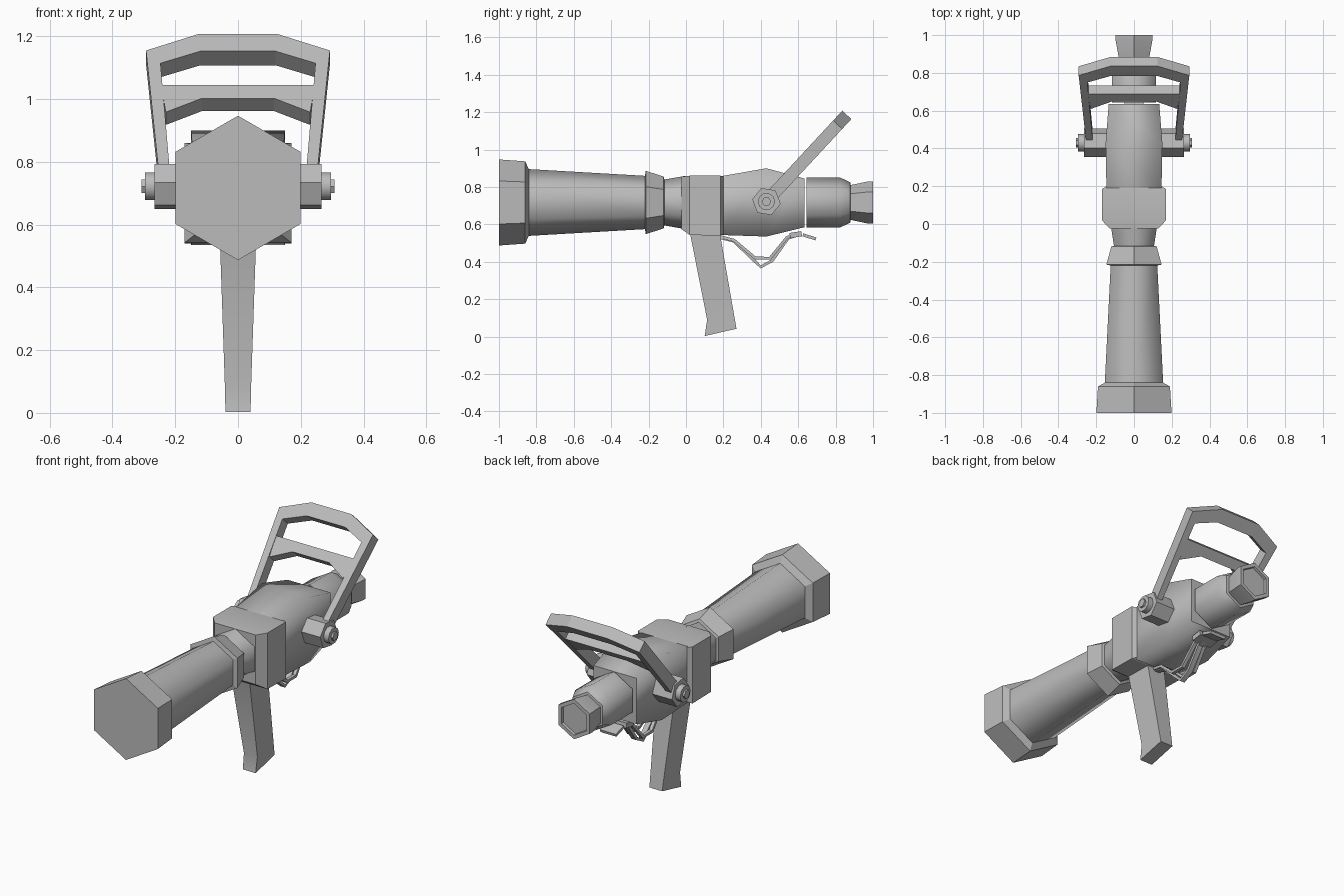
import bpy, bmesh, math
from mathutils import Vector, Matrix

cube = bpy.data.objects.get("Cube")
if cube:
    bpy.data.objects.remove(cube, do_unlink=True)

grey = bpy.data.materials.new("plain grey")
grey.use_nodes = True
GREY = (0.5, 0.5, 0.5, 1)
grey.diffuse_color = GREY
grey.node_tree.nodes["Principled BSDF"].inputs["Base Color"].default_value = GREY

AXIS_Z = 0.717


def finish(bm, name):
    bmesh.ops.recalc_face_normals(bm, faces=bm.faces)
    me = bpy.data.meshes.new(name)
    bm.to_mesh(me)
    bm.free()
    me.materials.append(grey)
    ob = bpy.data.objects.new(name, me)
    bpy.context.collection.objects.link(ob)
    return ob


def loft(name, rings, soft=False):
    """Skin closed rings; soft rounds the shading across lengthwise edges."""
    bm = bmesh.new()
    loops = [[bm.verts.new(p) for p in ring] for ring in rings]
    n = len(loops[0])
    for a, b in zip(loops, loops[1:]):
        for i in range(n):
            j = (i + 1) % n
            bm.faces.new((a[i], a[j], b[j], b[i])).smooth = True
    bm.faces.new(loops[0])
    bm.faces.new(loops[-1])
    bmesh.ops.recalc_face_normals(bm, faces=bm.faces)
    around = {frozenset((l[i], l[(i + 1) % n])) for l in loops for i in range(n)}
    for e in bm.edges:
        if frozenset(e.verts) in around:
            e.smooth = e.calc_face_angle(0) < 0.5
        else:
            e.smooth = soft
    return finish(bm, name)


def hexagon(y, r):
    return [(r * math.sin(k * math.pi / 3), y, AXIS_Z + r * math.cos(k * math.pi / 3))
            for k in range(6)]


def rect(y, half, top, bottom):
    return [(-half, y, bottom), (half, y, bottom), (half, y, top), (-half, y, top)]


def hex_tube(name, profile, soft=False):
    return loft(name, [hexagon(y, r) for y, r in profile], soft)


# Barrel, from muzzle to rear coupling
hex_tube("muzzle_ring", [(-1, 0.23), (-0.86, 0.22), (-0.84, 0.178)])
hex_tube("barrel", [(-0.85, 0.179), (-0.21, 0.142)], soft=True)
hex_tube("barrel_collar", [(-0.22, 0.142), (-0.215, 0.169), (-0.12, 0.139), (-0.115, 0.122)])
hex_tube("neck", [(-0.12, 0.122), (0.0, 0.143)], soft=True)
hex_tube("rear_tube", [(0.643, 0.133), (0.825, 0.133), (0.878, 0.108), (0.88, 0.092)], soft=True)
hex_tube("rear_coupling", [(0.875, 0.092), (0.975, 0.113), (1.0, 0.113),
                           (1.0, 0.09), (0.985, 0.088)])

# Square valve housing with a bulged rear body
loft("housing_ring", [rect(-0.025, 0.128, 0.855, 0.575), rect(0.02, 0.17, 0.86, 0.543),
                      rect(0.185, 0.17, 0.86, 0.54), rect(0.2, 0.145, 0.855, 0.55)])
loft("valve_body", [rect(0.19, 0.146, 0.858, 0.543), rect(0.43, 0.15, 0.9, 0.535),
                    rect(0.634, 0.134, 0.845, 0.585)], soft=True)

# Pistol grip, lofted from top to foot
grip = [(0.02, 0.56, 0.18, 0.56, 0.058), (0.113, 0.09, 0.259, 0.105, 0.042),
        (0.1, 0.003, 0.27, 0.042, 0.04)]
loft("grip", [[(-w, ya, za), (w, ya, za), (w, yb, zb), (-w, yb, zb)]
              for ya, za, yb, zb, w in grip])


# Trigger guard strands and trigger plates
def strip(name, path, half, thick=0.016):
    rings = []
    for i, (x, y, z) in enumerate(path):
        a, b = path[max(i - 1, 0)], path[min(i + 1, len(path) - 1)]
        d = Vector((0, b[1] - a[1], b[2] - a[2])).normalized()
        nrm = Vector((0, -d.z, d.y)) * thick / 2
        c, s = Vector((x, y, z)), Vector((half, 0, 0))
        rings.append([c - s - nrm, c + s - nrm, c + s + nrm, c - s + nrm])
    return loft(name, rings)


strip("guard_lower", [(0, 0.18, 0.53), (0, 0.257, 0.51), (0, 0.365, 0.405), (0, 0.4, 0.373),
                      (0, 0.46, 0.405), (0, 0.545, 0.525), (0, 0.6, 0.545)], 0.015)
for side, label in ((1, "left"), (-1, "right")):
    strip("guard_upper_" + label,
          [(side * x, y, z) for x, y, z in
           ((0.01, 0.18, 0.535), (0.02, 0.257, 0.515), (0.04, 0.37, 0.42),
            (0.04, 0.45, 0.42), (0.03, 0.54, 0.53), (0.03, 0.6, 0.55))], 0.01)
strip("trigger_plate_front", [(0, 0.555, 0.54), (0, 0.618, 0.55)], 0.06, 0.028)
strip("trigger_plate_rear", [(0, 0.625, 0.544), (0, 0.695, 0.522)], 0.05)

# Handle pivots: hexagonal boss, round washer and bolt head
PIVOT = Vector((0, 0.43, 0.722))


def disc(name, side, x0, x1, r, sides, turn=0):
    rings = []
    for x in (x0, x1):
        rings.append([PIVOT + Vector((side * x, r * math.cos(a), r * math.sin(a)))
                      for a in (turn + k * 2 * math.pi / sides for k in range(sides))])
    return loft(name, rings, soft=sides > 6)


for side, label in ((1, "left"), (-1, "right")):
    disc("pivot_boss_" + label, side, 0.14, 0.266, 0.077, 6, math.radians(-9))
    disc("pivot_washer_" + label, side, 0.26, 0.297, 0.046, 10)
    disc("pivot_bolt_" + label, side, 0.29, 0.308, 0.025, 6)

# Tilted bail handle, drawn flat as (x, distance along handle) then extruded
ALONG = Vector((0, 0.68, 0.733))
NORMAL = Vector((0, 0.733, -0.68))


def slab(name, outline, thick):
    rings = [[PIVOT + Vector((x, 0, 0)) + ALONG * t + NORMAL * h for x, t in outline]
             for h in (-thick / 2, thick / 2)]
    return loft(name, rings)


def mirrored(half):
    return half + [(-x, t) for x, t in reversed(half)]


slab("bail_handle", mirrored([(0.215, 0.0), (0.25, 0.0), (0.293, 0.56), (0.125, 0.632)])
     [1:-1] + [(-0.215, 0.0), (-0.247, 0.505), (-0.12, 0.557),
               (0.12, 0.557), (0.247, 0.505), (0.215, 0.0)], 0.066)
slab("handle_crossbar", mirrored([(0.115, 0.355), (0.23, 0.295), (0.245, 0.412)]), 0.06)
